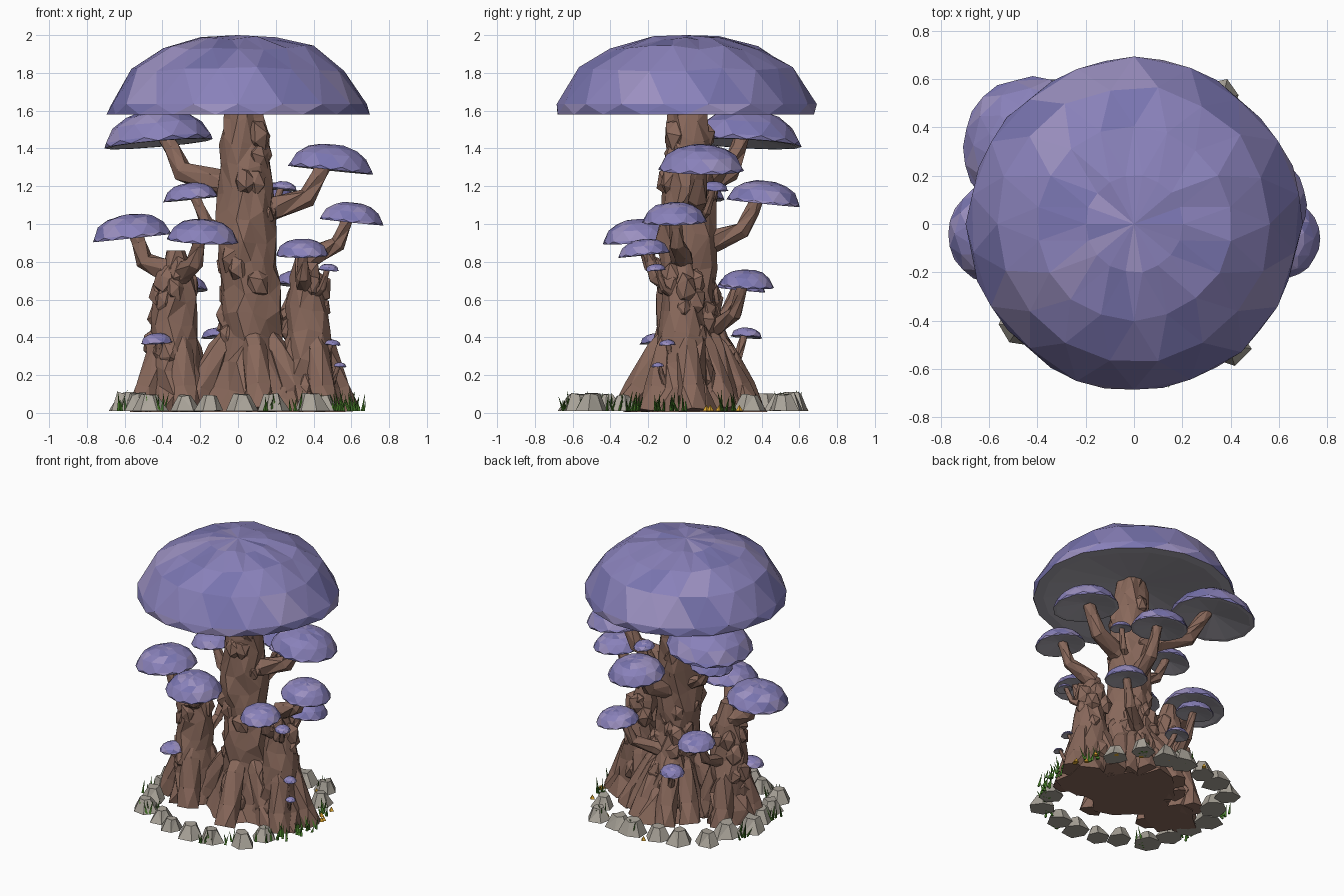
import bpy, bmesh, math, random
from mathutils import Vector, Matrix

if "Cube" in bpy.data.objects:
    bpy.data.objects.remove(bpy.data.objects["Cube"])
random.seed(7)
rnd = random.uniform

def mat(name, *rgb):
    m = bpy.data.materials.new(name)
    m.diffuse_color = (*rgb, 1)
    m.use_nodes = True
    m.node_tree.nodes["Principled BSDF"].inputs["Base Color"].default_value = m.diffuse_color
    return m

PURPLE = mat("cap_purple", .25, .22, .49)
UNDER = mat("cap_underside", .40, .38, .43)
PALE = mat("cap_pale", .33, .28, .53)
DEEP = mat("cap_deep", .19, .175, .43)
BARK = mat("bark", .25, .14, .105)
STONE = mat("stone", .40, .37, .32)
GRASS = mat("grass", .06, .2, .02)
YELLOW = mat("tiny_mushroom_yellow", .75, .40, .03)

def finish(bm, name, *mats):
    bmesh.ops.triangulate(bm, faces=[f for f in bm.faces if len(f.verts) == 4])
    me = bpy.data.meshes.new(name)
    bm.to_mesh(me)
    bm.free()
    for m in mats:
        me.materials.append(m)
    ob = bpy.data.objects.new(name, me)
    bpy.context.collection.objects.link(ob)

def circle(a, r):
    return Vector((r * math.cos(a), r * math.sin(a), 0))

def bridge(bm, a, b, mi=0):
    n = len(a)
    for i in range(n):
        j = (i + 1) % n
        bm.faces.new((a[i], a[j], b[j], b[i])).material_index = mi

def fan(bm, ring, z, mi=0, flip=False):
    tip, n = bm.verts.new((0, 0, z)), len(ring)
    for i in range(n):
        a, b = ring[i], ring[(i + 1) % n]
        bm.faces.new((b, a, tip) if flip else (a, b, tip)).material_index = mi

# Mushroom cap: jittered dome with a shallow hollow underside, leaning outward
def cap(name, c, r, h, lean=None, sides=12):
    bm = bmesh.new()
    rings = []
    for k, (pr, pz) in enumerate([(1, 0), (.985, .13), (.82, .57), (.58, .84), (.29, .965)]):
        ring = []
        for i in range(sides):
            p = circle(math.tau * (i + k % 2 / 2) / sides, pr * r * rnd(.985, 1.02))
            p.z = h * (pz + (rnd(-.03, .03) if k > 1 else 0))
            ring.append(bm.verts.new(p))
        rings.append(ring)
    for a, b in zip(rings, rings[1:]):
        bridge(bm, a, b)
    fan(bm, rings[-1], h)
    for f in bm.faces:  # mottled tints
        f.material_index = random.choice((0, 0, 0, 2, 3))
    lip = [bm.verts.new(v.co * .9) for v in rings[0]]
    bridge(bm, lip, rings[0], 1)
    fan(bm, lip, h * .26, 1, True)
    rot = Matrix()
    if lean:
        rot = Matrix.Rotation(math.radians(6), 4, Vector((-lean.y, lean.x, 0)))
    bm.transform(Matrix.Translation(c) @ rot)
    finish(bm, name, PURPLE, UNDER, PALE, DEEP)

# Tube through (point, radius) pairs; lobes give a trunk its root buttresses
def tube(name, pts, sides=6, lobes=0):
    bm = bmesh.new()
    P, ph, rings = [p for p, r in pts], rnd(0, 6), []
    for k, (p, r) in enumerate(pts):
        t = P[min(k + 1, len(P) - 1)] - P[max(k - 1, 0)]
        m = Vector((0, 0, 1)).rotation_difference(t).to_matrix()
        if lobes:
            m.identity()
        ring = []
        for i in range(sides):
            a = math.tau * (i + k % 2 / 2) / sides
            wave = .2 * max(.25, 1 - 2 * p.z) * math.cos(lobes * a + ph) if lobes else 0
            j = .12 if lobes else .08
            q = p + m @ circle(a, r * (1 + wave) * rnd(1 - j, 1 + j))
            if lobes and 0 < k < len(P) - 1:
                q.z += rnd(-.035, .035)
            q.z = max(q.z, .005)
            ring.append(bm.verts.new(q))
        rings.append(ring)
    for a, b in zip(rings, rings[1:]):
        bridge(bm, a, b)
    bm.faces.new(rings[0][::-1])
    bm.faces.new(rings[-1])
    finish(bm, name, BARK)

# Faceted lump for bark knots (icosphere) and stones (chamfered block)
def lump(name, c, s, sz, m, stone=False):
    bm = bmesh.new()
    if stone:
        bmesh.ops.create_cone(bm, cap_ends=True, segments=6, radius1=1.15, radius2=.55, depth=1.6)
        bm.transform(Matrix.Rotation(rnd(0, 6), 4, 'Z'))
    else:
        bmesh.ops.create_icosphere(bm, subdivisions=1, radius=1)
        bm.transform(Matrix.Rotation(rnd(0, 6), 4, 'Z') @ Matrix.Rotation(rnd(0, 6), 4, 'X'))
    for v in bm.verts:
        v.co = v.co * rnd(.8, 1.15) * s
        v.co.z *= sz
        v.co += c
        v.co.z = max(v.co.z, .01)
    finish(bm, name, m)

# Trunks: name -> base x, base y, height, body radius, root flare, lean in x, lean in y
trunks = {
    "main": (.07, .01, 1.7, .155, .15, -.04, 0),
    "left": (-.34, -.03, .86, .128, .06, .01, 0),
    "right": (.39, -.02, .83, .122, .07, -.04, 0),
    "back": (.05, .18, .85, .11, .11, -.03, -.15),
}

def trunk_at(key, z):
    x, y, h, r, flare, lx, ly = trunks[key]
    t = z / h
    taper = .42 if key == "main" else .6
    return Vector((x + lx * t, y + ly * t, z)), r * (1 - taper * t ** 4) + flare * math.exp(-z / .17)

for key, (x, y, h, *_) in trunks.items():
    n = round(h / .13)
    sides = 13 if key == "main" else 10
    tube(f"{key}_trunk", [trunk_at(key, h * i / n) for i in range(n + 1)], sides, 5 if key == "main" else 4)
    for i in range(round(h * 17)):
        p, r = trunk_at(key, rnd(.12, h * .88))
        lump(f"{key}_knot_{i}", p + circle(rnd(0, 6.28), r * .78), rnd(.045, .07), 1.4, BARK)
    # Broad roots spreading from the foot of each trunk
    count = 6 if key == "main" else 4
    r0 = trunk_at(key, 0)[1] * (1.1 if key == "main" else .95)
    for i in range(count):
        a = i * math.tau / count + rnd(.2, .7)
        path = []
        for f, z in ((1, 0), (.8, .13), (.5, .33), (.1, .48)):
            path.append((trunk_at(key, z)[0] + circle(a, r0 * f), .05 + .03 * f))
        tube(f"{key}_root_{i}", path)

# Crown cap
cap("crown_cap", Vector((0, 0, 1.58)), .69, .42, sides=18)

# Branch mushrooms: trunk -> rim centre x, y, z and radius
mushrooms = {
    "main": [(-.42, .32, 1.425, .29), (.49, .08, 1.285, .225), (.12, .41, 1.11, .195),
             (-.25, .06, 1.13, .145), (.24, .15, 1.18, .075)],
    "left": [(-.56, -.04, .925, .21), (-.19, -.25, .91, .19), (-.29, .29, .65, .13), (-.43, -.16, .37, .085)],
    "right": [(.60, -.06, 1.01, .17), (.34, -.22, .835, .14), (.48, -.16, .755, .055),
              (.50, -.10, .36, .045), (.54, -.15, .245, .035)],
    "back": [(.34, .32, .67, .145), (-.11, .32, .40, .085)],
}
for key, group in mushrooms.items():
    for i, (x, y, z, r) in enumerate(group):
        C, h = Vector((x, y, z)), r * .61
        flat = (C - trunk_at(key, z)[0]).length if z < trunks[key][2] else .25
        S = trunk_at(key, z - min(.25, .05 + .6 * flat))[0]
        out = Vector((x - S.x, y - S.y, 0))
        br = min(.06, .01 + r * .21)
        mid = S + out * .72
        mid.z = S.z + (z - S.z) * .42
        top = C - out * .06 + Vector((0, 0, h * .3))
        cap(f"{key}_branch_cap_{i}", C, r, h, out, 12 if r > .1 else 8)
        tube(f"{key}_branch_{i}", [(S, br * 1.4), (S.lerp(mid, .5), br * 1.15), (mid, br * .95),
                                   (mid.lerp(top, .6), br * .75), (top, br * .7)])

# Ring of stones, open on the right side
for i in range(18):
    a = math.radians(38 + i * 16.8 + rnd(-3, 3))
    r = .63 if i % 5 == 1 else rnd(.55, .60)
    lump(f"stone_{i}", circle(a, r) + Vector((0, 0, .05)), rnd(.07, .09), .8, STONE, True)

# Grass tufts and tiny yellow mushrooms
def spike(bm, p, r, h, n, bend=0):
    ring = [bm.verts.new(p + circle(math.tau * i / n, r)) for i in range(n)]
    tip = bm.verts.new(p + Vector((rnd(-bend, bend), rnd(-bend, bend), h)))
    for i in range(n):
        bm.faces.new((ring[i], ring[(i + 1) % n], tip))
    bm.faces.new(ring[::-1])

for i, deg in enumerate((-40, -27, -14, -4, 22, 55, 85, 160, 196, 225, 285, 300)):
    bm = bmesh.new()
    for _ in range(8):
        p = circle(math.radians(deg), .62) + Vector((rnd(-.05, .05), rnd(-.05, .05), .01))
        spike(bm, p, .010, rnd(.05, .12), 3, .03)
    finish(bm, f"grass_tuft_{i}", GRASS)
for i in range(8):
    bm = bmesh.new()
    spike(bm, circle(math.radians(10 + i * i * 1.8), rnd(.55, .64)) + Vector((0, 0, .01)), .02, .032, 4)
    finish(bm, f"tiny_mushroom_{i}", YELLOW)
